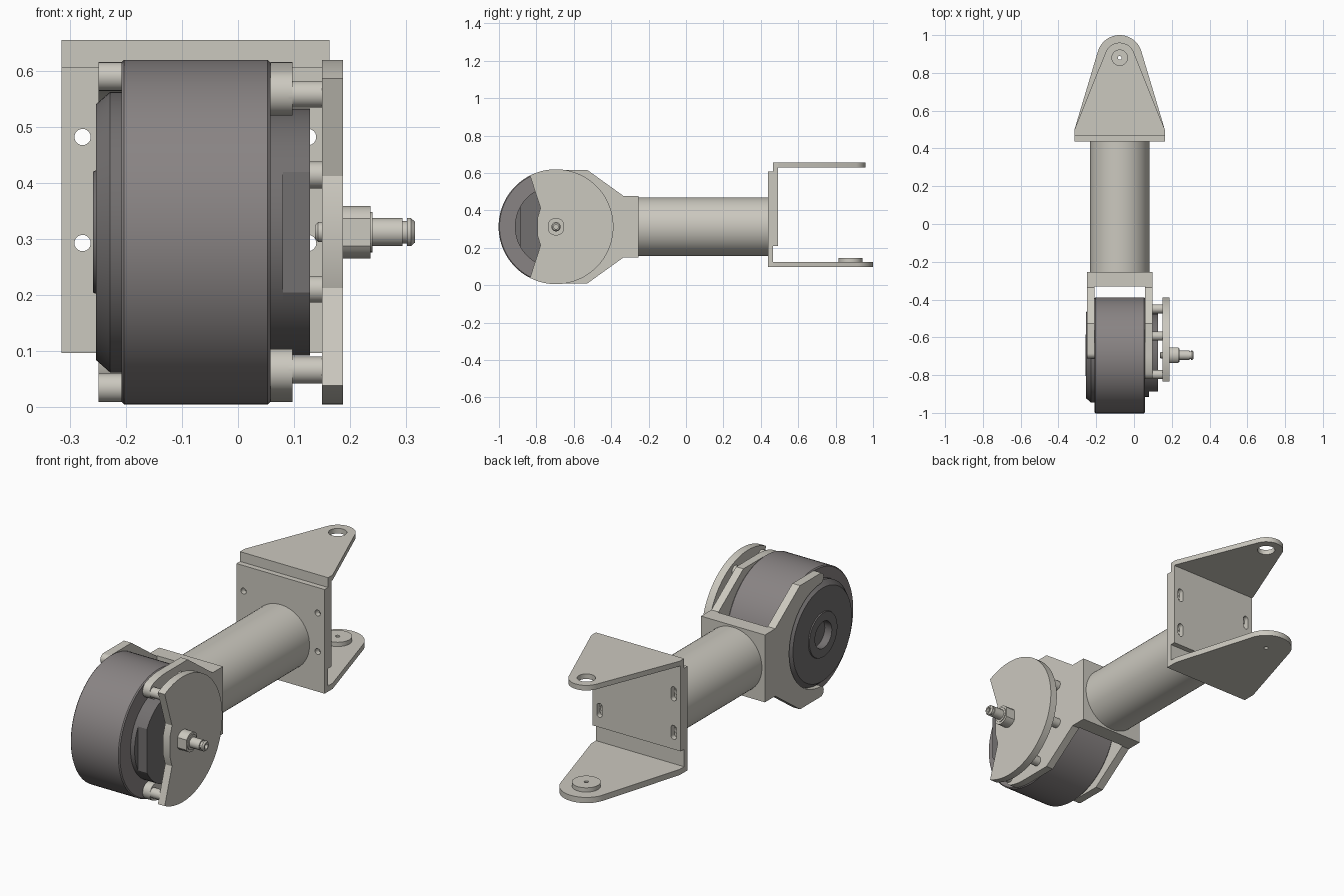
import bpy, bmesh
from math import sin, cos, pi, radians, atan2, acos, hypot
from mathutils import Vector

if "Cube" in bpy.data.objects:
    bpy.data.objects.remove(bpy.data.objects["Cube"])

CX, CZ, WY = -0.076, 0.3125, -0.695   # middle of the arm, axle height, axle y


def material(name, rgb):
    m = bpy.data.materials.new(name)
    m.diffuse_color = (*rgb, 1)
    m.use_nodes = True
    m.node_tree.nodes["Principled BSDF"].inputs["Base Color"].default_value = m.diffuse_color
    return m


METAL = material("light_metal", (0.60, 0.58, 0.52))
DARK = material("dark_drum", (0.25, 0.23, 0.23))
DARKER = material("dark_hub", (0.17, 0.16, 0.16))


def finish(name, bm, mat):
    bmesh.ops.remove_doubles(bm, verts=bm.verts, dist=1e-5)
    bmesh.ops.recalc_face_normals(bm, faces=bm.faces)
    me = bpy.data.meshes.new(name)
    bm.to_mesh(me)
    bm.free()
    me.materials.append(mat)
    ob = bpy.data.objects.new(name, me)
    bpy.context.collection.objects.link(ob)
    bpy.ops.object.select_all(action='DESELECT')
    ob.select_set(True)
    bpy.context.view_layer.objects.active = ob
    bpy.ops.object.shade_smooth_by_angle(angle=radians(25))
    return ob


def arc(cx, cy, r, a0, a1, n=24):
    return [(cx + r * cos(a0 + (a1 - a0) * i / n), cy + r * sin(a0 + (a1 - a0) * i / n))
            for i in range(n + 1)]


def circle(cx, cy, r, n=32):
    return arc(cx, cy, r, 0, 2 * pi, n)[:-1]


def rect(x0, x1, y0, y1):
    return [(x0, y0), (x1, y0), (x1, y1), (x0, y1)]


def prism(name, axis, a, b, outline, holes=(), mat=METAL):
    """Extrude a flat outline with holes along an axis from a to b."""
    cu = bpy.data.curves.new(name + "_outline", 'CURVE')
    cu.dimensions, cu.fill_mode, cu.extrude = '2D', 'BOTH', (b - a) / 2
    for pts in (outline, *holes):
        s = cu.splines.new('POLY')
        s.points.add(len(pts) - 1)
        for p, (u, v) in zip(s.points, pts):
            p.co = (u, v, 0, 1)
        s.use_cyclic_u = True
    tmp = bpy.data.objects.new("tmp", cu)
    bpy.context.collection.objects.link(tmp)
    me = bpy.data.meshes.new_from_object(tmp.evaluated_get(bpy.context.evaluated_depsgraph_get()))
    bpy.data.objects.remove(tmp)
    bpy.data.curves.remove(cu)
    bm = bmesh.new()
    bm.from_mesh(me)
    bpy.data.meshes.remove(me)
    for v in bm.verts:
        u, w, t = v.co.x, v.co.y, v.co.z + (a + b) / 2
        v.co = {'x': (t, u, w), 'y': (u, t, w), 'z': (u, w, t)}[axis]
    return finish(name, bm, mat)


def lathe(name, profile, mat=METAL, cy=WY, cz=CZ, n=64):
    """Spin an (x, radius) profile about a line along x."""
    bm = bmesh.new()
    vs = [bm.verts.new((x, cy + r, cz)) for x, r in profile]
    es = [bm.edges.new(p) for p in zip(vs, vs[1:])]
    bmesh.ops.spin(bm, geom=vs + es, cent=(0, cy, cz), axis=(1, 0, 0), angle=2 * pi, steps=n)
    return finish(name, bm, mat)


# drum wheel with small edge chamfers
lathe("drum", [(-.208, 0), (-.208, .302), (-.203, .307), (.053, .307), (.058, .302), (.058, 0)], DARK, n=96)

# left hub: chamfered disc, raised ring, recessed centre
lathe("left_hub", [(-.208, .25), (-.228, .25), (-.253, .228), (-.253, .11), (-.258, .108),
                   (-.258, .065), (-.22, .065), (-.22, 0)], DARKER)

# right boss: round base and a flat-fronted cap
lathe("right_boss_base", [(.058, .22), (.08, .22), (.08, 0)], DARKER)
flat = pi - acos(.192 / .22)
prism("right_boss_cap", 'x', .08, .128, arc(WY, CZ, .22, -flat, flat, 56), mat=DARKER)


# fork side plates: C-shaped, round tips
def side_plate(name, x0, x1, r_in, tip_deg):
    r_out, t = .303, radians(tip_deg)
    rm, h = (r_in + r_out) / 2, (r_out - r_in) / 2
    top = [(-.255, .165), (-.335, .165), (-.527, r_out)]
    top += [(WY + y, z) for y, z in arc(0, 0, r_out, pi / 2, t, 8)] if tip_deg > 91 else []
    top += arc(WY + rm * cos(t), rm * sin(t), h, t, t + pi, 14)
    top += arc(WY, 0, r_in, t, 0, 28)[1:]
    full = top + [(y, -z) for y, z in reversed(top[:-1])]
    prism(name, 'x', x0, x1, [(y, CZ + z) for y, z in full])


side_plate("left_fork_plate", -.249, -.208, .252, 88)
side_plate("right_fork_plate", .058, .097, .222, 109)
prism("fork_block", 'y', -.33, -.255, rect(-.249, .097, CZ - .165, CZ + .165))

# standoffs, every 45 degrees around the axle
for i in range(6):
    a = radians(-112.5 + 45 * i)
    lathe(f"standoff_{i + 1}", [(.09, 0), (.09, .024), (.152, .024), (.152, 0)],
          cy=WY + .266 * cos(a), cz=CZ + .266 * sin(a), n=24)

# cover plate with notched front edge
c = radians(117)
notch = [(-.778, .10), (-.793, .05), (-.793, -.05), (-.778, -.10)]
prism("cover_plate", 'x', .15, .187, arc(WY, CZ, .307, -c, c, 72) + [(y, CZ + z) for y, z in notch])

# axle: double-flat collar, stepped shaft with a retaining groove
f = acos(.04 / .047)
prism("axle_collar", 'x', .185, .236, arc(WY, CZ, .047, f, pi - f, 12) + arc(WY, CZ, .047, pi + f, 2 * pi - f, 12))
lathe("axle_shaft", [(.236, .036), (.24, .036), (.24, .025), (.293, .025), (.293, .02), (.301, .02),
                     (.301, .025), (.308, .025), (.315, .019), (.315, .012), (.295, .012), (.295, 0)], n=32)
lathe("axle_inner_tip", [(.137, 0), (.137, .012), (.143, .018), (.152, .018)], n=32)

# arm tube
prism("arm_tube", 'y', -.255, .44, circle(CX, CZ, .157, 64))

# mounting webs: round holes in the front one, slots in the rear one
W = .239
spots = [(CX + s * .201, z) for s in (-1, 1) for z in (.293, .482)]
prism("front_web", 'y', .438, .465, rect(CX - W, CX + W, .097, .607), [circle(x, z, .0145, 24) for x, z in spots])
slots = [arc(x, z + .02, .0145, 0, pi, 10) + arc(x, z - .02, .0145, pi, 2 * pi, 10) for x, z in spots]
prism("rear_web", 'y', .465, .491, rect(CX - W, CX + W, .21, .655), slots)


# tapered flanges with round ends
def flange(name, y0, z0, z1, r, hole):
    yc, ys = .88, .50
    t = atan2(ys - yc, W) + acos(r / hypot(W, ys - yc))
    pts = [(CX - W, ys), (CX - W, y0), (CX + W, y0), (CX + W, ys)] + arc(CX, yc, r, t, pi - t)
    prism(name, 'z', z0, z1, pts, [circle(CX, yc, hole)])


flange("lower_flange", .438, .097, .125, .12, .01)
flange("upper_flange", .465, .63, .655, .08, .041)
prism("pivot_pad", 'z', .125, .146, circle(CX, .88, .064, 40), [circle(CX, .88, .01)])
